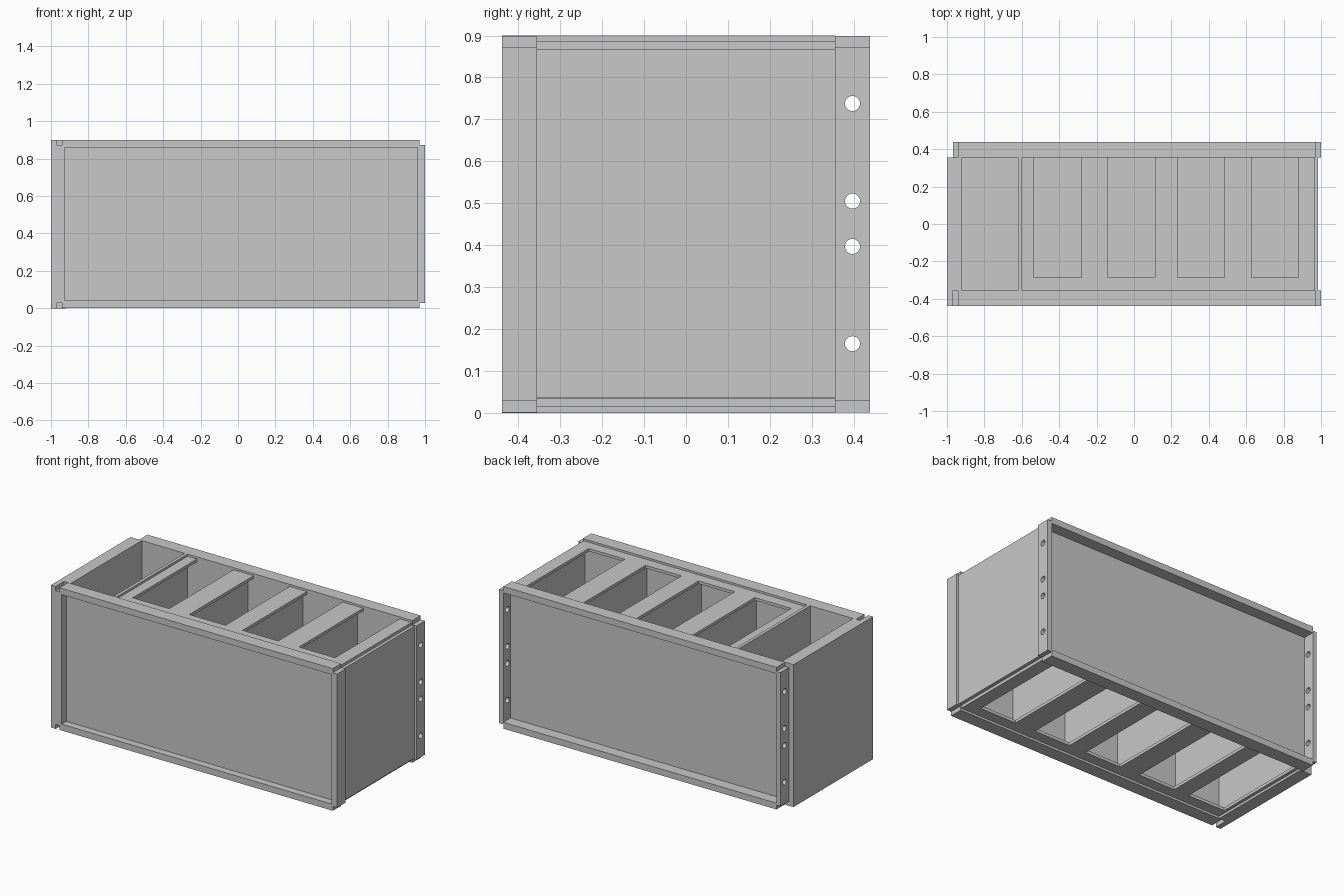
import bpy, bmesh, math
from mathutils import Matrix

cube = bpy.data.objects.get("Cube")
if cube:
    bpy.data.objects.remove(cube, do_unlink=True)

GREY = (0.58, 0.58, 0.58, 1)
metal = bpy.data.materials.new("grey_metal")
metal.use_nodes = True
metal.diffuse_color = GREY
metal.node_tree.nodes["Principled BSDF"].inputs["Base Color"].default_value = GREY

H = 0.9        # overall height
IN = 0.355     # half depth of the inner body
OUT = 0.439    # half depth over the rims
RAIL = 0.041   # rail thickness


def make_object(name, bm):
    mesh = bpy.data.meshes.new(name)
    bm.to_mesh(mesh)
    bm.free()
    mesh.materials.append(metal)
    obj = bpy.data.objects.new(name, mesh)
    bpy.context.collection.objects.link(obj)
    return obj


def box(name, x, y, z):
    bm = bmesh.new()
    bmesh.ops.create_cube(bm, size=1)
    for v in bm.verts:
        for i, (a, b) in enumerate((x, y, z)):
            v.co[i] = a + (b - a) * (v.co[i] + 0.5)
    return make_object(name, bm)


def drill(obj, heights):
    # Round bolt holes running along x
    bm = bmesh.new()
    for z in heights:
        place = Matrix.Translation((0, 0.397, z)) @ Matrix.Rotation(math.pi / 2, 4, 'Y')
        bmesh.ops.create_cone(bm, cap_ends=True, segments=24, radius1=0.018,
                              radius2=0.018, depth=3, matrix=place)
    cutter = make_object("hole_cutter", bm)
    cutter.hide_render = True
    cutter.hide_viewport = True
    mod = obj.modifiers.new("bolt_holes", 'BOOLEAN')
    mod.operation = 'DIFFERENCE'
    mod.solver = 'EXACT'
    mod.object = cutter


def slotted_plate(name, x0, x1, slots, z):
    # Front strip with fingers reaching the back panel between the slots
    box(name + "_front_strip", (x0, x1), (-IN, -0.287), z)
    edges = [x0] + [e for s in slots for e in s] + [x1]
    for a, b in zip(edges[::2], edges[1::2]):
        box(name + "_finger", (a, b), (-0.287, IN), z)


# Front and back: recessed panel, rails and side flanges
for side, s, face in (("front", -1, 0.392), ("back", 1, 0.367)):
    rim = tuple(sorted((s * IN, s * OUT)))
    panel = tuple(sorted((s * IN, s * face)))
    box(side + "_panel", (-0.94, 0.97), panel, (RAIL, H - RAIL))
    box(side + "_bottom_rail", (-0.94, 0.97), rim, (0.001, RAIL))
    box(side + "_top_rail", (-0.94, 0.97), rim, (H - RAIL, H - 0.001))
    for end, x in (("right", (-0.967, -0.94)), ("left", (0.97, 1.0))):
        flange = box(f"{side}_{end}_flange", x, rim, (0.028, 0.873))
        if side == "back":
            drill(flange, (0.165, 0.397, 0.505, 0.738))

# Inner side strips of the front frame
for end, x in (("right", (-0.94, -0.926)), ("left", (0.96, 0.97))):
    box(f"front_{end}_liner", x, (-OUT, -IN), (RAIL, H - RAIL))

# End walls
box("right_end_wall", (-1, -0.92), (-IN, IN), (0, H))
box("right_end_lip", (-1, -0.967), (-OUT, -IN), (0, H))
box("left_end_wall", (0.955, 0.985), (-IN, IN), (0.035, 0.868))

# Slotted top and bottom plates
slots = [(-0.535, -0.28), (-0.14, 0.113), (0.233, 0.483), (0.627, 0.88)]
slotted_plate("top_plate", -0.6, 0.965, slots, (0.868, 0.886))
slotted_plate("bottom_plate", -0.92, 0.965, [(-0.9, -0.64)] + slots, (0.015, 0.034))

# Dividers between the compartments, and the hidden middle shelf
box("main_divider", (-0.62, -0.6), (-IN, IN), (0.034, H))
for (_, a), (b, _) in zip(slots, slots[1:]):
    mid = (a + b) / 2
    box("divider", (mid - 0.033, mid + 0.033), (-IN, IN), (0.034, 0.868))
box("middle_shelf", (-0.92, 0.955), (-IN, IN), (0.44, 0.46))
